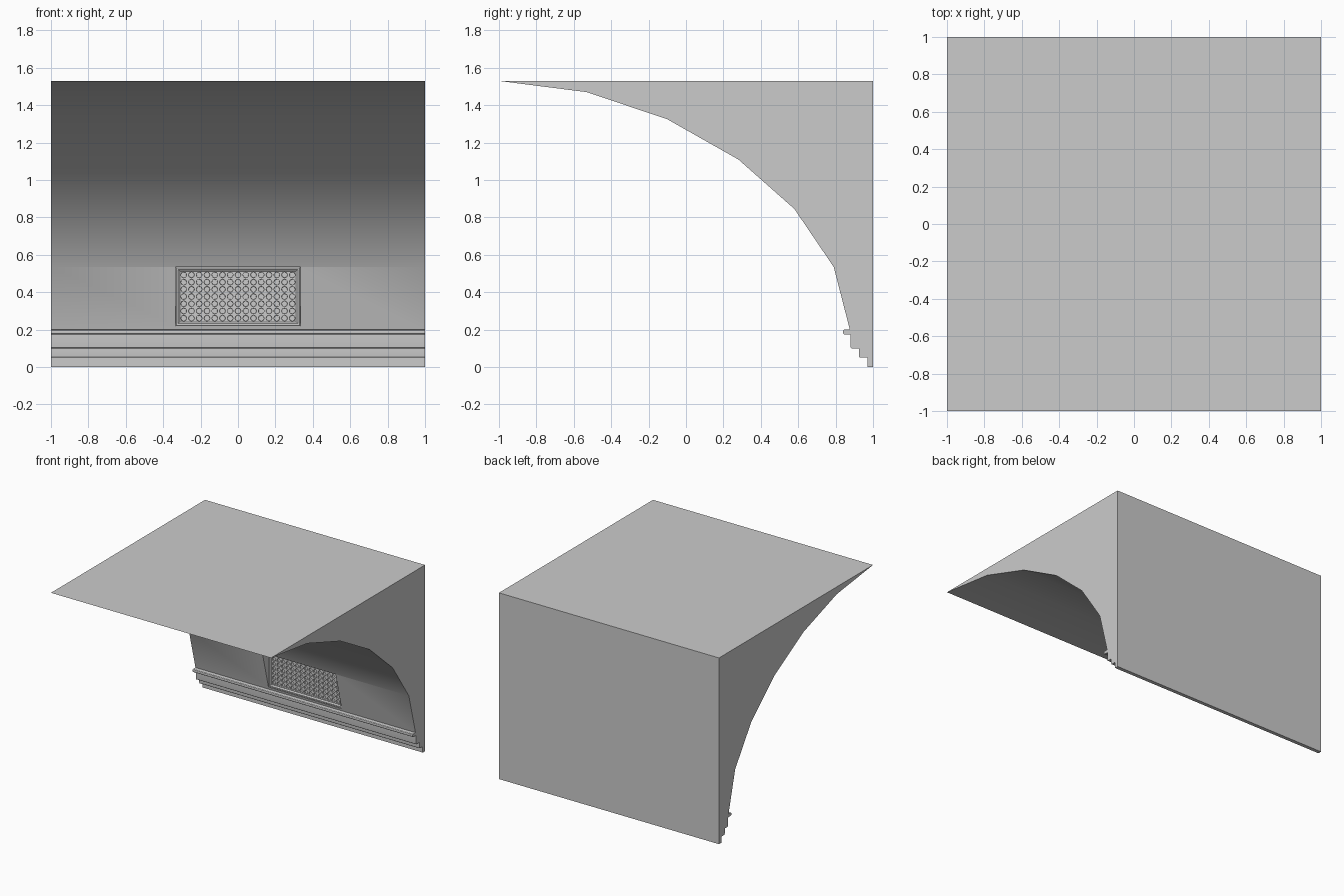
import bpy, bmesh
from math import cos, sin, pi
from mathutils import Vector

if "Cube" in bpy.data.objects:
    bpy.data.objects.remove(bpy.data.objects["Cube"])


def finish(name, bm, smooth=True):
    bmesh.ops.remove_doubles(bm, verts=bm.verts, dist=0.0002)
    me = bpy.data.meshes.new(name)
    bm.to_mesh(me)
    bm.free()
    ob = bpy.data.objects.new(name, me)
    bpy.context.collection.objects.link(ob)
    bpy.ops.object.select_all(action='DESELECT')
    ob.select_set(True)
    bpy.context.view_layer.objects.active = ob
    if smooth:
        bpy.ops.object.shade_smooth_by_angle(angle=0.5)
    return ob


def rounded(prev, cur, nxt, r=0.008):
    # small rounded nosing on a moulding corner
    c, a, b = Vector(cur), Vector(prev), Vector(nxt)
    p, q = c + (a - c).normalized() * r, c + (b - c).normalized() * r
    return [tuple(p.lerp(c, t).lerp(c.lerp(q, t), t)) for t in (0, 0.33, 0.67, 1)]


# Vault profile (y, z) with stepped moulding below
curve = [(1, 1.53), (-1, 1.53), (-0.53, 1.47), (-0.10, 1.325), (0.28, 1.11),
         (0.58, 0.845), (0.79, 0.535), (0.876, 0.20)]
steps = [(0.876, 0.20), (0.84, 0.20), (0.84, 0.175), (0.88, 0.175), (0.88, 0.10),
         (0.925, 0.10), (0.925, 0.05), (0.97, 0.05), (0.97, 0.0), (1, 0)]
profile = list(curve)
for i in range(1, len(steps) - 1):
    if i in (1, 2, 4, 6):
        profile += rounded(steps[i - 1], steps[i], steps[i + 1])
    else:
        profile.append(steps[i])
profile.append(steps[-1])

bm = bmesh.new()
face = bm.faces.new([bm.verts.new((-1, y, z)) for y, z in profile])
ext = bmesh.ops.extrude_face_region(bm, geom=[face])
bmesh.ops.translate(bm, vec=(2, 0, 0),
                    verts=[v for v in ext['geom'] if isinstance(v, bmesh.types.BMVert)])
bmesh.ops.recalc_face_normals(bm, faces=bm.faces)
wall = finish("vault_wall", bm, smooth=False)

# Vent recess cut into the wall
HX, Z0, Z1, BACK = 0.333, 0.22, 0.534, 0.892
bpy.ops.mesh.primitive_cube_add(size=1, location=(0, (0.5 + BACK) / 2, (Z0 + Z1) / 2))
cutter = bpy.context.object
cutter.name = "recess_cutter"
cutter.scale = (2 * HX, BACK - 0.5, Z1 - Z0)
cutter.hide_render = True
mod = wall.modifiers.new("recess", 'BOOLEAN')
mod.operation, mod.object, mod.solver = 'DIFFERENCE', cutter, 'EXACT'
bpy.ops.object.select_all(action='DESELECT')
wall.select_set(True)
bpy.context.view_layer.objects.active = wall
bpy.ops.object.modifier_apply(modifier=mod.name)
bpy.data.objects.remove(cutter)
bpy.ops.object.shade_smooth_by_angle(angle=0.5)

# Vent frame: nested rectangles (inset, y)
bm = bmesh.new()
rings = []
for inset, y in [(0, 0.892), (0, 0.876), (0.003, 0.873), (0.012, 0.873), (0.022, 0.881), (0.022, 0.892)]:
    x, a, b = HX - inset, Z0 + inset, Z1 - inset
    rings.append([bm.verts.new((px, y, pz)) for px, pz in ((-x, a), (x, a), (x, b), (-x, b))])
for r0, r1 in zip(rings, rings[1:]):
    for i in range(4):
        j = (i + 1) % 4
        bm.faces.new((r0[i], r0[j], r1[j], r1[i]))
finish("vent_frame", bm)

# Vent grille: plate of octagonal holes
COLS, ROWS = 15, 7
gx, ga, gb = HX - 0.022, Z0 + 0.022, Z1 - 0.022
cw, ch = 2 * gx / COLS, (gb - ga) / ROWS
bm = bmesh.new()
for c in range(COLS):
    for r in range(ROWS):
        cx, cz = -gx + (c + 0.5) * cw, ga + (r + 0.5) * ch
        square, front, back = [], [], []
        for k in range(8):
            u, w = cos(k * pi / 4), sin(k * pi / 4)
            square.append(bm.verts.new((cx + round(u) * cw / 2, 0.881, cz + round(w) * ch / 2)))
            front.append(bm.verts.new((cx + u * 0.016, 0.881, cz + w * 0.016)))
            back.append(bm.verts.new((cx + u * 0.015, 0.892, cz + w * 0.015)))
        for k in range(8):
            j = (k + 1) % 8
            bm.faces.new((square[k], square[j], front[j], front[k]))
            bm.faces.new((front[k], front[j], back[j], back[k]))
finish("vent_grille", bm, smooth=False)
